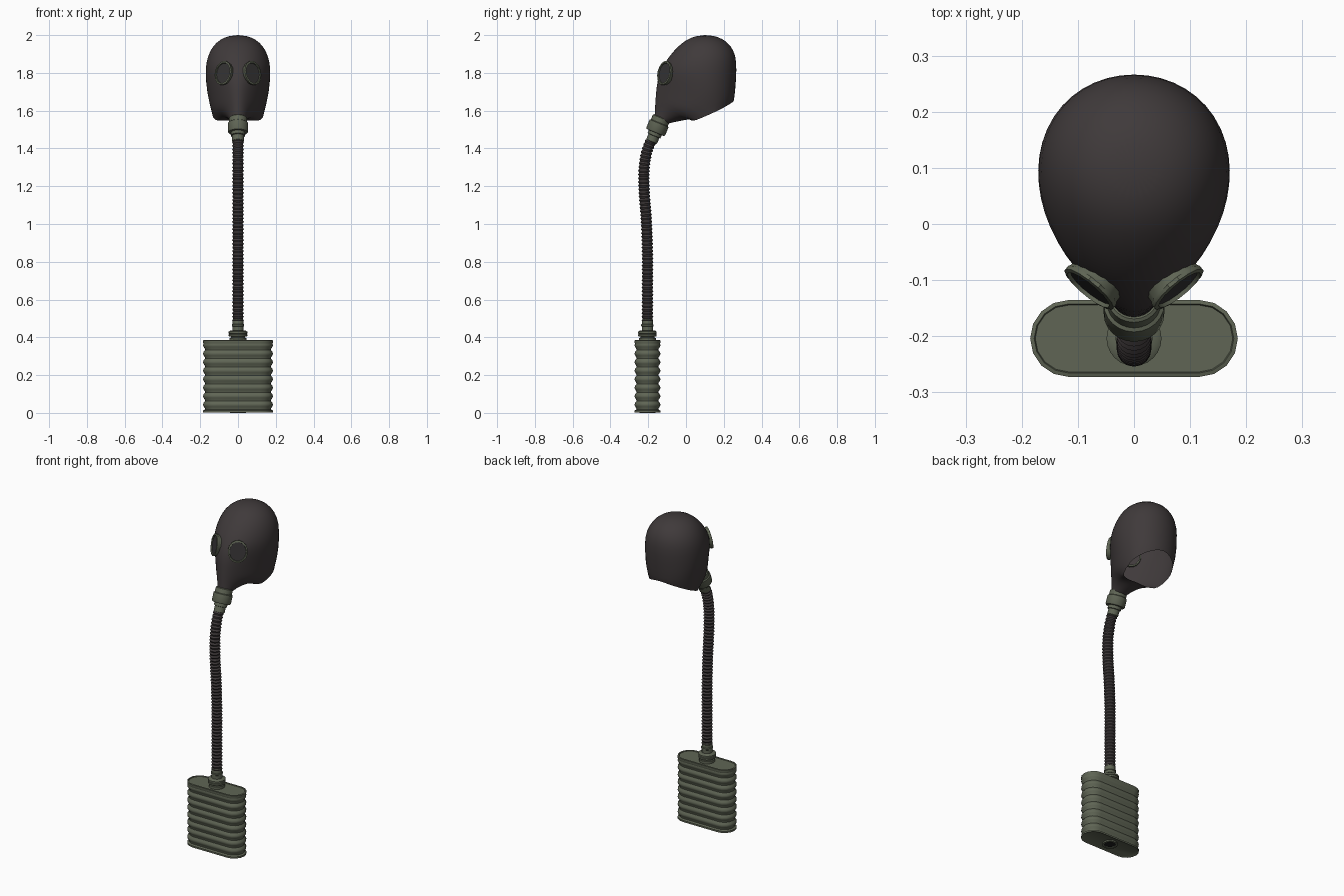
import bpy, bmesh, math
from mathutils import Vector, Matrix

cube = bpy.data.objects.get("Cube")
if cube:
    bpy.data.objects.remove(cube)


def material(name, rgb):
    m = bpy.data.materials.new(name)
    m.use_nodes = True
    m.diffuse_color = (*rgb, 1)
    m.node_tree.nodes["Principled BSDF"].inputs["Base Color"].default_value = (*rgb, 1)
    return m


RUBBER = material("dark rubber", (0.05, 0.042, 0.043))
METAL = material("olive metal", (0.115, 0.13, 0.09))
GLASS = material("dark glass", (0.035, 0.033, 0.034))
BLACK = material("inlet black", (0.012, 0.012, 0.012))


def skin(bm, rings, cap_start=True, cap_end=True):
    """Bridge a list of equal closed rings of points."""
    rows = [[bm.verts.new(p) for p in ring] for ring in rings]
    n = len(rows[0])
    for a, b in zip(rows, rows[1:]):
        for i in range(n):
            j = (i + 1) % n
            bm.faces.new((a[i], a[j], b[j], b[i]))
    if cap_start:
        bm.faces.new(rows[0][::-1])
    if cap_end:
        bm.faces.new(rows[-1])
    return rows


def finish(name, bm, mat, angle=35):
    bmesh.ops.recalc_face_normals(bm, faces=bm.faces)
    me = bpy.data.meshes.new(name)
    bm.to_mesh(me)
    bm.free()
    me.materials.append(mat)
    ob = bpy.data.objects.new(name, me)
    bpy.context.collection.objects.link(ob)
    bpy.ops.object.select_all(action='DESELECT')
    ob.select_set(True)
    bpy.context.view_layer.objects.active = ob
    bpy.ops.object.shade_smooth_by_angle(angle=math.radians(angle))
    return ob


def lathe(name, profile, mat, origin, axis=(0, 0, 1), segs=24, squash=1.0, scallop=0.0, caps=True):
    """Spin (radius, height) pairs round an axis."""
    rot = Vector(axis).to_track_quat('Z', 'Y').to_matrix().to_4x4()
    mtx = Matrix.Translation(origin) @ rot @ Matrix.Diagonal((squash, 1, 1, 1))
    rings = []
    for r, h in profile:
        ring = []
        for i in range(segs):
            a = math.tau * i / segs
            rr = r * (1 + scallop * (i % 2))
            ring.append(mtx @ Vector((rr * math.cos(a), rr * math.sin(a), h)))
        rings.append(ring)
    bm = bmesh.new()
    skin(bm, rings, caps, caps)
    return finish(name, bm, mat)


# Hood: tilted egg-shaped rings (front y, front z, back y, back z, half width, snout taper)
HOOD = [
    (-.167, 1.562, -.10, 1.53, .04, 0), (-.165, 1.60, -.06, 1.54, .05, .1),
    (-.163, 1.65, .02, 1.555, .085, .25), (-.16, 1.69, .12, 1.52, .128, .35),
    (-.157, 1.735, .21, 1.56, .15, .3), (-.145, 1.79, .258, 1.66, .168, .2),
    (-.126, 1.83, .268, 1.77, .175, .1), (-.103, 1.87, .27, 1.86, .169, .1),
    (-.068, 1.915, .255, 1.92, .15, .05), (-.022, 1.96, .22, 1.965, .117, 0),
    (.028, 1.99, .168, 1.993, .068, 0),
]
SIDES = 24
rings = []
for yf, zf, yb, zb, hw, k in HOOD:
    ring = []
    for i in range(SIDES):
        a = math.tau * i / SIDES
        t = (1 - math.cos(a)) / 2
        x = hw * math.sin(a - k * math.sin(a))
        ring.append((x, yf + (yb - yf) * t, zf + (zb - zf) * t))
    rings.append(ring)
bm = bmesh.new()
rows = skin(bm, rings, False, False)
crown = bm.verts.new((0, .1, 2.002))
for i in range(SIDES):
    bm.faces.new((rows[-1][i], rows[-1][(i + 1) % SIDES], crown))
# Neck opening
cut = bmesh.ops.bisect_plane(
    bm, geom=bm.verts[:] + bm.edges[:] + bm.faces[:], dist=0.0005,
    plane_co=(0, .03, 1.555), plane_no=(0, -.09, .205), clear_inner=True)
for v in cut["geom_cut"]:
    if isinstance(v, bmesh.types.BMVert):
        v.co.z -= 0.12 * abs(v.co.x)
hood = finish("hood", bm, RUBBER, 180)
sub = hood.modifiers.new("smooth", 'SUBSURF')
sub.levels = sub.render_levels = 1

# Eyepieces
for side, label in ((1, "left"), (-1, "right")):
    centre = Vector((side * .071, -.105, 1.797))
    axis = Vector((side * .62, -.76, .2)).normalized()
    lathe(label + "_eye_rim",
          [(.05, -.02), (.058, -.02), (.06, .004), (.063, .008), (.063, .015),
           (.054, .017), (.052, .009)],
          METAL, centre, axis, 32, .86, .035, caps=False)
    lathe(label + "_eye_lens", [(.055, .006), (.055, .01)], GLASS, centre, axis, 32, .86)

# Collar joining snout and hose
DOWN = Vector((0, -.38, -.92)).normalized()
TOP = Vector((0, -.134, 1.553))
lathe("snout_collar",
      [(.043, -.012), (.048, -.008), (.048, .018), (.054, .022), (.054, .068), (.05, .074),
       (.037, .075), (.037, .092), (.031, .094), (.031, .125), (.024, .13)],
      METAL, TOP, DOWN)

# Corrugated hose swept along a smooth path in the middle plane
PATH = [Vector((0, y, z)) for y, z in (
    (-.204, .42), (-.204, .48), (-.204, .65), (-.204, .85), (-.21, 1.02), (-.221, 1.17),
    (-.222, 1.29), (-.208, 1.38), (-.186, 1.44), (-.16, 1.5))]


def path_point(u):
    i = min(int(u), len(PATH) - 4)
    t = u - i
    a, b, c, d = PATH[i:i + 4]
    return 0.5 * (2 * b + (c - a) * t + (2 * a - 5 * b + 4 * c - d) * t * t
                  + (3 * b - a - 3 * c + d) * t ** 3)


fine = [path_point(i * (len(PATH) - 3) / 400) for i in range(401)]
length = [0.0]
for a, b in zip(fine, fine[1:]):
    length.append(length[-1] + (b - a).length)
RIBS = 50
rings, j = [], 0
for s in range(RIBS * 4 + 1):
    target = length[-1] * s / (RIBS * 4)
    while j < 399 and length[j + 1] < target:
        j += 1
    f = (target - length[j]) / (length[j + 1] - length[j])
    p = fine[j].lerp(fine[j + 1], f)
    tangent = (fine[j + 1] - fine[j]).normalized()
    across = Vector((1, 0, 0))
    other = tangent.cross(across)
    r = (.025, .028, .031, .028)[s % 4]
    rings.append([p + r * (math.cos(a) * across + math.sin(a) * other)
                  for a in (math.tau * i / 16 for i in range(16))])
bm = bmesh.new()
skin(bm, rings)
finish("hose", bm, RUBBER, 30)

# Canister: rounded slab with stacked ridges
CY = -.204


def stadium(hx, hy, z, steps=8):
    pts = []
    for side in (1, -1):
        for i in range(steps + 1):
            a = side * math.pi / 2 * 1 + math.pi * (i / steps - 1)
            if side == -1:
                a = math.pi / 2 + math.pi * i / steps
            pts.append((side * (hx - hy) + hy * math.cos(a), CY + hy * math.sin(a), z))
    return pts


RIDGES, LOW, HIGH = 8, .012, .372
levels = [(-.012, .008), (0, .002), (0, LOW)]
pitch = (HIGH - LOW) / RIDGES
for n in range(RIDGES):
    z = LOW + n * pitch
    levels += [(-.01, z + pitch * .12), (-.009, z + pitch * .3), (-.002, z + pitch * .52),
               (0, z + pitch * .7), (-.002, z + pitch * .88)]
levels += [(0, HIGH), (0, .384), (-.007, .386), (-.009, .381)]
bm = bmesh.new()
skin(bm, [stadium(.185 + o, .0685 + o, z) for o, z in levels])
finish("canister", bm, METAL, 30)

# Outlet fitting on top, inlet ring underneath
lathe("outlet_fitting",
      [(.044, .378), (.044, .396), (.038, .398), (.038, .404), (.049, .406), (.049, .416),
       (.045, .418), (.049, .42), (.049, .43), (.042, .435), (.03, .437), (.03, .458),
       (.033, .46), (.033, .468), (.029, .47), (.029, .495), (.024, .497)],
      METAL, (0, CY, 0))
lathe("inlet_ring", [(.03, .009), (.03, 0), (.042, 0), (.042, .009)], METAL, (0, CY, 0), caps=False)
lathe("inlet_hole", [(.03, .005), (.03, .009)], BLACK, (0, CY, 0))
